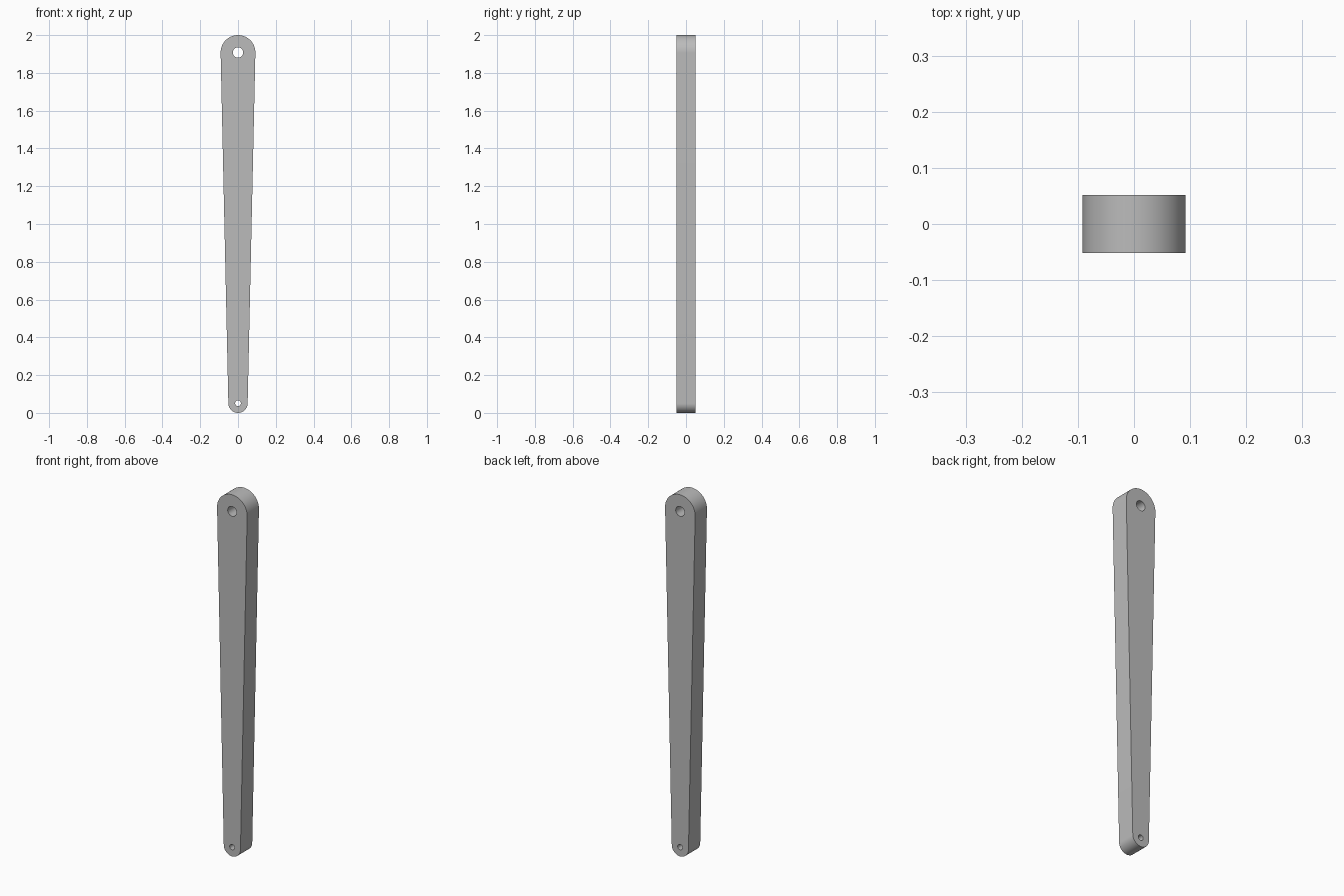
import bpy, bmesh, math
from mathutils import Vector

cube = bpy.data.objects.get("Cube")
if cube:
    bpy.data.objects.remove(cube, do_unlink=True)

HALF_DEPTH = 0.0515
TOP_R, BOTTOM_R = 0.092, 0.051
TOP_Z, BOTTOM_Z = 2 - TOP_R, BOTTOM_R

grey = bpy.data.materials.new("plain grey")
grey.use_nodes = True
colour = (0.5, 0.5, 0.5, 1)
grey.diffuse_color = colour
grey.node_tree.nodes["Principled BSDF"].inputs["Base Color"].default_value = colour


def arc(z, radius, start, end, steps):
    """Points (x, z) along an arc centred on the bar's axis."""
    angles = [start + (end - start) * i / steps for i in range(steps + 1)]
    return [(radius * math.cos(a), z + radius * math.sin(a)) for a in angles]


def prism(name, outline, half_depth):
    """Extrude an outline through the depth of the bar."""
    bm = bmesh.new()
    face = bm.faces.new([bm.verts.new((x, -half_depth, z)) for x, z in outline])
    made = bmesh.ops.extrude_face_region(bm, geom=[face])["geom"]
    verts = [v for v in made if isinstance(v, bmesh.types.BMVert)]
    bmesh.ops.translate(bm, verts=verts, vec=Vector((0, 2 * half_depth, 0)))
    bmesh.ops.recalc_face_normals(bm, faces=bm.faces)
    mesh = bpy.data.meshes.new(name)
    bm.to_mesh(mesh)
    bm.free()
    mesh.materials.append(grey)
    obj = bpy.data.objects.new(name, mesh)
    bpy.context.collection.objects.link(obj)
    return obj


# Tapered bar: two round ends joined by tangent sides
lean = -math.asin((TOP_R - BOTTOM_R) / (TOP_Z - BOTTOM_Z))
outline = arc(TOP_Z, TOP_R, lean, math.pi - lean, 48)
outline += arc(BOTTOM_Z, BOTTOM_R, math.pi - lean, 2 * math.pi + lean, 48)
bar = prism("tapered_link_bar", outline, HALF_DEPTH)

# Pin holes through both ends
for name, z, radius in (("top_hole_cutter", TOP_Z, 0.027),
                        ("bottom_hole_cutter", BOTTOM_Z, 0.015)):
    circle = arc(z, radius, 0, 2 * math.pi, 40)[:-1]
    cutter = prism(name, circle, HALF_DEPTH * 2)
    cutter.hide_render = True
    cut = bar.modifiers.new(name, 'BOOLEAN')
    cut.operation = 'DIFFERENCE'
    cut.solver = 'EXACT'
    cut.object = cutter
    bpy.context.view_layer.objects.active = bar
    bpy.ops.object.modifier_apply(modifier=cut.name)
    bpy.data.objects.remove(cutter, do_unlink=True)

# Smooth rounded ends and holes, crisp rims
bpy.ops.object.select_all(action='DESELECT')
bar.select_set(True)
bpy.context.view_layer.objects.active = bar
bpy.ops.object.shade_smooth_by_angle(angle=math.radians(30))
